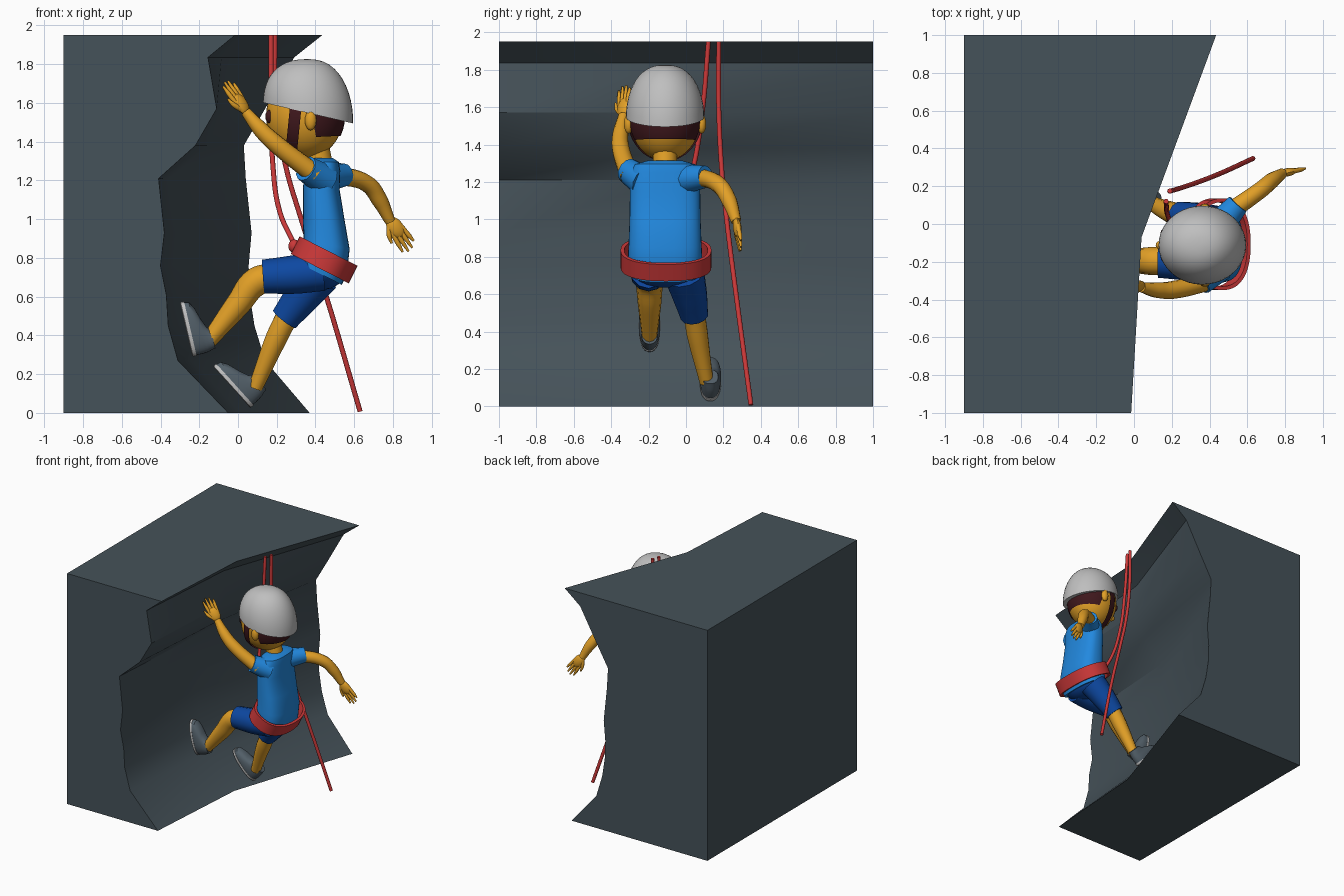
import bpy, bmesh, math
from mathutils import Vector, Matrix

if "Cube" in bpy.data.objects:
    bpy.data.objects.remove(bpy.data.objects["Cube"])

def mat(name, r, g, b):
    m = bpy.data.materials.new(name)
    m.diffuse_color = (r, g, b, 1)
    m.use_nodes = True
    m.node_tree.nodes["Principled BSDF"].inputs["Base Color"].default_value = m.diffuse_color
    return m

ROCK = mat("slate rock", .06, .084, .1)
SKIN = mat("golden skin", .76, .35, .02)
SHIRT = mat("bright blue", .016, .25, .74)
SHORTS = mat("dark blue", .004, .065, .36)
RED = mat("red", .6, .04, .04)
GREY = mat("light grey", .52, .52, .52)
HAIR = mat("dark maroon", .05, .009, .012)
SHOE = mat("shoe grey", .085, .115, .14)

def finish(name, bm, m, matrix=Matrix()):
    bmesh.ops.recalc_face_normals(bm, faces=bm.faces)
    me = bpy.data.meshes.new(name)
    bm.to_mesh(me)
    bm.free()
    me.transform(matrix)
    me.materials.append(m)
    ob = bpy.data.objects.new(name, me)
    bpy.context.collection.objects.link(ob)
    return ob

def loft(name, stations, m, matrix=Matrix(), power=1, n=40, ring=False):
    """Stations are (x, y, z, half x, half y, tilt in degrees)."""
    bm = bmesh.new()
    rows = []
    for x, y, z, hx, hy, tilt in stations:
        t, row = math.radians(tilt), []
        for i in range(n):
            a = 2 * math.pi * i / n
            c, s = math.cos(a), math.sin(a)
            c = math.copysign(abs(c) ** power, c) * hx
            s = math.copysign(abs(s) ** power, s) * hy
            row.append(bm.verts.new((x + c * math.cos(t), y + s, z - c * math.sin(t))))
        rows.append(row)
    pairs = list(zip(rows, rows[1:]))
    if ring:
        pairs.append((rows[-1], rows[0]))
    else:
        bm.faces.new(rows[0])
        bm.faces.new(rows[-1])
    for a, b in pairs:
        for i in range(n):
            j = (i + 1) % n
            bm.faces.new((a[i], a[j], b[j], b[i]))
    return finish(name, bm, m, matrix)

def ball(name, loc, radii, m, cuts=(), rot=Matrix(), seg=32):
    """Ellipsoid; each cut (point, normal) removes the side the normal points to."""
    bm = bmesh.new()
    bmesh.ops.create_uvsphere(bm, u_segments=seg, v_segments=seg // 2, radius=1)
    bm.transform(Matrix.Translation(loc) @ rot @ Matrix.Diagonal((*radii, 1)))
    for co, no in cuts:
        bmesh.ops.bisect_plane(bm, geom=bm.verts[:] + bm.edges[:] + bm.faces[:],
                               plane_co=co, plane_no=no, clear_outer=True)
    return finish(name, bm, m)

def tube(name, pts, radii, m):
    cu = bpy.data.curves.new(name, 'CURVE')
    cu.dimensions = '3D'
    cu.bevel_depth = 1
    cu.bevel_resolution = 4
    cu.resolution_u = 6
    cu.use_fill_caps = True
    sp = cu.splines.new('BEZIER')
    sp.bezier_points.add(len(pts) - 1)
    for p, co, r in zip(sp.bezier_points, pts, radii):
        p.co, p.radius = co, r
        p.handle_left_type = p.handle_right_type = 'AUTO'
    cu.materials.append(m)
    ob = bpy.data.objects.new(name, cu)
    bpy.context.collection.objects.link(ob)
    bpy.ops.object.select_all(action='DESELECT')
    ob.select_set(True)
    bpy.context.view_layer.objects.active = ob
    bpy.ops.object.convert(target='MESH')
    return ob

# Rock wall: (z, x at y=-1, x at the bend, x at y=1)
profile = [(0, -.05, .015, .37), (.27, -.31, -.24, .14), (.45, -.36, -.3, .085),
           (.61, -.37, -.315, .06), (.76, -.4, -.34, .055), (.93, -.38, -.32, .07),
           (1.21, -.41, -.35, .04), (1.38, -.22, -.16, .03), (1.57, -.11, -.06, .14),
           (1.835, -.155, -.085, .29), (1.95, -.015, .04, .435)]
bm = bmesh.new()
slices = []
for k, y in enumerate((-1, -.07, 1)):
    pts = [(r[k + 1], r[0]) for r in profile] + [(-.9, 1.95), (-.9, 0)]
    slices.append([bm.verts.new((x, y, z)) for x, z in pts])
for a, b in zip(slices, slices[1:]):
    for i in range(len(a)):
        j = (i + 1) % len(a)
        bm.faces.new((a[i], a[j], b[j], b[i]))
bm.faces.new(slices[0])
bm.faces.new(slices[-1])
finish("rock_wall", bm, ROCK)

# Torso, pelvis, harness belt
Y = -.112
loft("shirt", [(.44, Y, 1.315, .05, .09, 0), (.44, Y, 1.295, .08, .16, 0),
               (.435, Y, 1.25, .093, .185, 0), (.43, Y, 1.15, .095, .188, 0),
               (.443, Y, 1.0, .108, .19, 4), (.457, Y, .87, .122, .195, 12),
               (.44, Y, .77, .135, .2, 27), (.42, Y, .72, .13, .19, 27)], SHIRT, power=.75)
ball("pelvis", (.43, Y, .735), (.125, .185, .1), SHORTS)
d = (.023, .045)
loft("harness_belt", [(.445 + s * d[0], Y + .005, .79 + s * d[1], .168 - t, .243 - t, 27)
                      for s, t in ((-1, 0), (1, 0), (1, .02), (-1, .02))],
     RED, power=.85, ring=True)
ball("harness_knot", (.29, Y, .86), (.03, .03, .035), RED)

# Head, hair, straps, helmet
tube("neck", [(.43, Y, 1.25), (.4, Y, 1.4)], [.065, .065], SKIN)
H = Vector((.345, Y, 1.535))
ball("head", H, (.2, .188, .222), SKIN, seg=40)
ball("hair", H, (.208, .195, .23), HAIR, seg=40,
     cuts=[((.4, 0, 1.44), (-1, 0, -.2)), ((.42, 0, 1.425), (.05, 0, -1))])
ball("chin_strap", H, (.212, .202, .23), HAIR, seg=40,
     cuts=[((.33, 0, 1.6), (1, 0, -.1)), ((.27, 0, 1.6), (-1, 0, .1))])
dome = []
for i in range(13):
    a = math.radians(i * 7.4)
    w = math.cos(a) ** .85
    dome.append((.362, Y, 1.548 + .278 * math.sin(a), .236 * w + .002, .207 * w + .002,
                 13 * (1 - i / 12)))
loft("helmet", dome, GREY)
ball("nose", (.145, Y, 1.47), (.03, .025, .025), SKIN, seg=16)
for s in (-1, 1):
    ball("ear", (.375, Y + s * .195, 1.51), (.03, .025, .052), SKIN, seg=16)
    ball("eye", (.163, Y + s * .065, 1.53), (.022, .024, .035), HAIR, seg=16)

# Arms and sleeves
tube("left_sleeve", [(.45, -.22, 1.2), (.35, -.312, 1.262)], [.085, .068], SHIRT)
tube("left_arm", [(.4, -.3, 1.23), (.2, -.35, 1.385), (.12, -.35, 1.46), (.04, -.335, 1.555)],
     [.052, .047, .042, .027], SKIN)
tube("right_sleeve", [(.45, -.01, 1.215), (.55, .105, 1.228)], [.08, .06], SHIRT)
tube("right_arm", [(.5, .06, 1.23), (.67, .18, 1.18), (.73, .23, 1.1), (.785, .268, .99)],
     [.048, .044, .042, .028], SKIN)

def hand(name, wrist, direction, side):
    w, f = Vector(wrist), Vector(direction).normalized()
    s = Vector(side)
    s = (s - f * s.dot(f)).normalized()
    rot = Matrix((f, s, f.cross(s))).transposed().to_4x4()
    ball(name + "_palm", w + f * .055, (.062, .042, .022), SKIN, rot=rot, seg=16)
    for i, length in enumerate((.18, .195, .19, .165)):
        o = (i - 1.5) * .019
        tube(name + "_finger", [w + f * .06 + s * o, w + f * .13 + s * o * 1.25,
                                w + f * length + s * o * 1.4], [.013, .012, .006], SKIN)
    tube(name + "_thumb", [w + f * .02 - s * .015, w + f * .07 - s * .05,
                           w + f * .11 - s * .062], [.014, .013, .006], SKIN)

hand("left_hand", (.045, -.335, 1.55), (-.54, .03, .82), (.6, .7, .3))
hand("right_hand", (.782, .266, 1.0), (.55, .14, -.8), (.75, .1, .6))

# Legs
tube("left_shorts", [(.44, -.2, .73), (.3, -.2, .715), (.13, -.197, .703)],
     [.1, .1, .088], SHORTS)
tube("left_leg", [(.2, -.196, .7), (.1, -.196, .68), (0, -.195, .56), (-.16, -.195, .36)],
     [.07, .075, .064, .04], SKIN)
tube("right_shorts", [(.42, -.01, .71), (.33, .02, .6), (.24, .045, .485)],
     [.11, .095, .076], SHORTS)
tube("right_leg", [(.27, .04, .53), (.2, .06, .39), (.09, .11, .13)],
     [.06, .058, .038], SKIN)

# Shoes
def shoe(name, heel, toe, y):
    f = Vector((toe[0] - heel[0], 0, toe[1] - heel[1])).normalized()
    u = Vector((f.z, 0, -f.x))
    frame = Matrix((f, u.cross(f), u)).transposed().to_4x4()
    frame.translation = ((heel[0] + toe[0]) / 2, y, (heel[1] + toe[1]) / 2)
    def stack(part, rows, m):
        loft(name + part, [(x, 0, z, hx, hy, 0) for x, z, hx, hy in rows], m, frame, .85, 32)
    stack("_sole", [(0, 0, .138, .052), (0, .004, .144, .058), (0, .022, .144, .058)], GREY)
    stack("_upper", [(0, .022, .14, .056), (-.003, .045, .138, .057), (-.02, .066, .12, .053),
                     (-.05, .085, .088, .048), (-.072, .105, .06, .045),
                     (-.078, .125, .05, .042)], SHOE)

shoe("left_shoe", (-.235, .29), (-.3, .57), -.195)
shoe("right_shoe", (.06, .03), (-.125, .235), .13)

# Ropes
tube("harness_rope", [(.17, .12, 1.95), (.172, .09, 1.6), (.18, .04, 1.28), (.215, -.03, 1.04),
                      (.29, Y, .87)], [.013] * 5, RED)
tube("hanging_rope", [(.19, .175, 1.95), (.195, .175, 1.6), (.245, .19, 1.28),
                      (.32, .215, 1.02), (.45, .265, .62), (.63, .347, 0.008)], [.013] * 6, RED)

# Smooth shading with sharp edges kept
bpy.ops.object.select_all(action='SELECT')
bpy.context.view_layer.objects.active = bpy.data.objects["rock_wall"]
bpy.ops.object.shade_smooth_by_angle(angle=math.radians(35))
